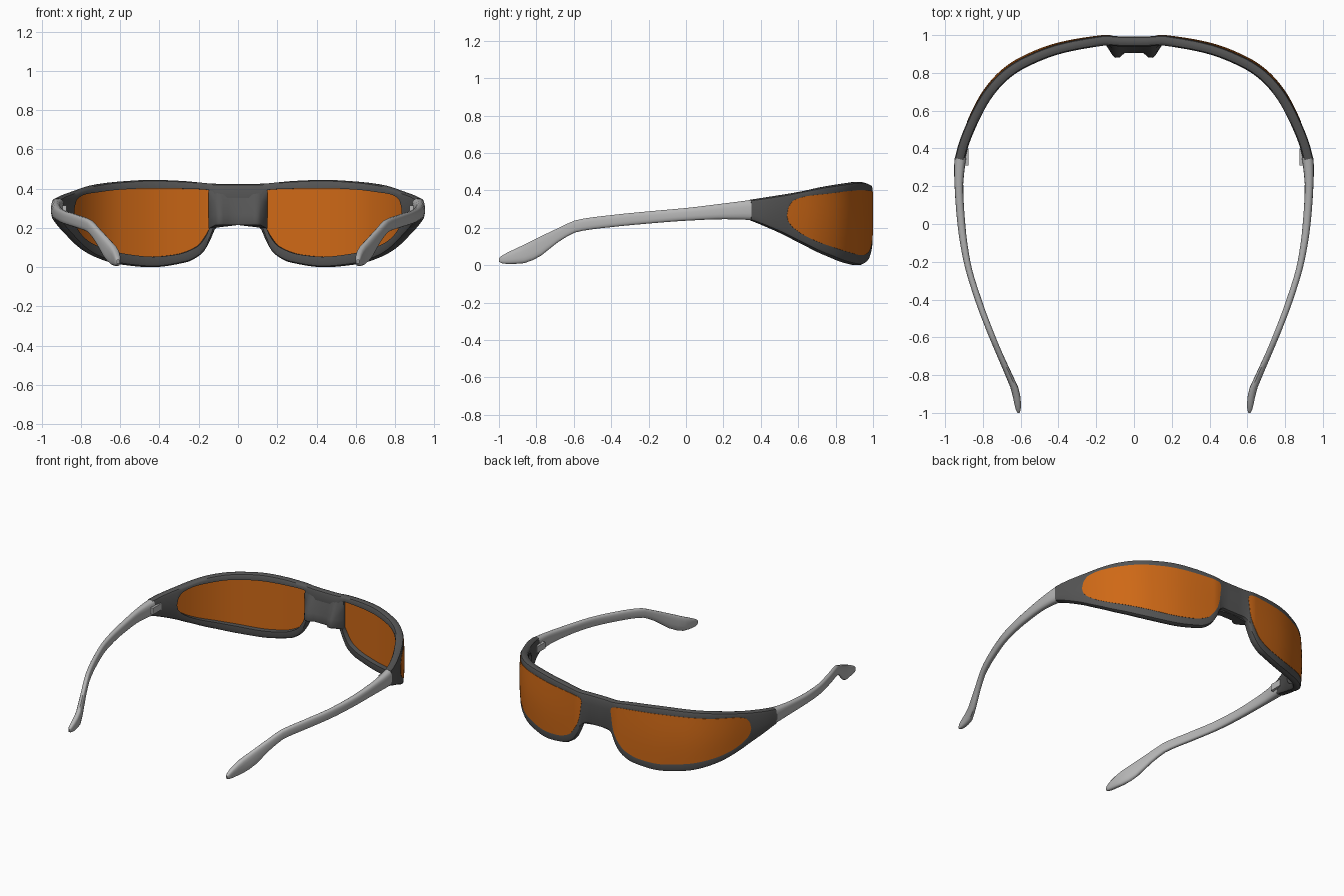
import bpy, bmesh, math

cube = bpy.data.objects.get("Cube")
if cube:
    bpy.data.objects.remove(cube, do_unlink=True)


def material(name, rgb):
    m = bpy.data.materials.new(name)
    m.use_nodes = True
    m.diffuse_color = (*rgb, 1)
    m.node_tree.nodes["Principled BSDF"].inputs["Base Color"].default_value = (*rgb, 1)
    return m


DARK = material("dark grey plastic", (0.09, 0.09, 0.09))
SILVER = material("light grey plastic", (0.47, 0.47, 0.47))
ORANGE = material("orange lens", (0.62, 0.14, 0.008))


def smooth_table(pairs):
    """Monotone cubic curve through (position, value) pairs."""
    xs, ys = zip(*pairs)
    d = [(ys[i + 1] - ys[i]) / (xs[i + 1] - xs[i]) for i in range(len(xs) - 1)]
    m = [d[0]] + [2 * a * b / (a + b) if a * b > 0 else 0 for a, b in zip(d, d[1:])] + [d[-1]]

    def f(x):
        x = min(max(x, xs[0]), xs[-1])
        i = max(k for k in range(len(d)) if xs[k] <= x)
        h = xs[i + 1] - xs[i]
        t = (x - xs[i]) / h
        return (ys[i] * (1 + 2 * t) * (1 - t) ** 2 + h * m[i] * t * (1 - t) ** 2
                + ys[i + 1] * t * t * (3 - 2 * t) + h * m[i + 1] * t * t * (t - 1))
    return f


def loft(name, rings, mat, caps=(True, True), angle=40):
    """Skin closed rings of points, then mirror to the other side."""
    bm = bmesh.new()
    loops = [[bm.verts.new(p) for p in ring] for ring in rings]
    n = len(loops[0])
    for a, b in zip(loops, loops[1:]):
        for i in range(n):
            bm.faces.new((a[i], a[(i + 1) % n], b[(i + 1) % n], b[i]))
    for use, ring in zip(caps, (loops[0], loops[-1])):
        if use:
            bm.faces.new(ring)
    bmesh.ops.remove_doubles(bm, verts=bm.verts, dist=0.0002)
    bmesh.ops.recalc_face_normals(bm, faces=bm.faces)
    me = bpy.data.meshes.new(name)
    bm.to_mesh(me)
    bm.free()
    me.materials.append(mat)
    me.shade_smooth()
    me.set_sharp_from_angle(angle=math.radians(angle))
    ob = bpy.data.objects.new(name, me)
    bpy.context.scene.collection.objects.link(ob)
    mod = ob.modifiers.new("mirror", "MIRROR")
    mod.merge_threshold = 0.0005
    return ob


# Wrap curve seen from above, by distance from the middle
END = 1.26
plan_x = smooth_table([(0, 0), (.2, .2), (.4, .4), (.617, .6), (.739, .705), (.888, .805),
                       (1.058, .885), (1.188, .932), (END, .95)])
plan_y = smooth_table([(0, .994), (.05, .994), (.15, 1), (.2, .994), (.4, .955), (.617, .876),
                       (.739, .805), (.888, .69), (1.058, .54), (1.188, .42), (END, .35)])

# Outline heights of the frame and of the lens opening
frame_low = smooth_table([(0, .215), (.08, .215), (.11, .2), (.145, .13), (.195, .065), (.27, .025),
                          (.45, 0), (.62, .013), (.8, .055), (.98, .125), (1.06, .162), (END, .24)])
frame_top = smooth_table([(0, .425), (.1, .425), (.3, .44), (.45, .445), (.62, .437),
                          (.8, .42), (.98, .39), (END, .35)])
L0, L1 = .113, 1.058
lens_low_knots = [(L0, .36), (.118, .325), (.127, .26), (.145, .2), (.165, .165), (.215, .105),
                  (.32, .065), (.45, .053), (.63, .07), (.8, .105), (.93, .148),
                  (1.02, .2), (1.05, .235), (L1, .265)]
lens_top_knots = [(L0, .36), (.118, .378), (.135, .39), (.2, .397), (.45, .402), (.63, .396),
                  (.8, .382), (.93, .37), (1.02, .345), (1.05, .305), (L1, .265)]
lens_low, lens_top = smooth_table(lens_low_knots), smooth_table(lens_top_knots)


def on_wrap(u, depth, z):
    """Point at distance u along the wrap, set inward by depth."""
    e = 0.015
    a, b = max(u - e, 0), min(u + e, END)
    tx, ty = plan_x(b) - plan_x(a), plan_y(b) - plan_y(a)
    k = depth / math.hypot(tx, ty)
    x = plan_x(u) + ty * k
    return (x if u > 0 else 0, plan_y(u) - tx * k, z)


columns = sorted({round(i * END / 70, 4) for i in range(71)}
                 | {k[0] for k in lens_low_knots + lens_top_knots})
THICK = 0.055


def rim_section(u, edge, inner):
    """Rounded outer edge, square edge against the lens."""
    h = inner - edge
    s = 1 if h > 0 else -1
    b = min(0.02, 0.45 * abs(h)) * s
    pts = [(0, .02), (.3 * b, .007), (b, .002), (h, .002), (h, THICK),
           (b, THICK), (.3 * b, THICK - .006), (0, THICK - .018)]
    return [on_wrap(u, d, edge + z) for z, d in pts]


# Frame rims
loft("lower_rim", [rim_section(u, frame_low(u), lens_low(u)) for u in columns], DARK, (False, True))
loft("upper_rim", [rim_section(u, frame_top(u), lens_top(u)) for u in columns], DARK, (False, True))


# Lenses, gently bulging out of the rims
def lens_section(u):
    lo, hi = lens_low(u), lens_top(u)
    swell = math.sin(math.pi * (u - L0) / (L1 - L0))
    rows = [i / 8 for i in range(9)]
    front = [on_wrap(u, -.007 * swell * math.sin(math.pi * t), lo + (hi - lo) * t) for t in rows]
    back = [on_wrap(u, .02, lo + (hi - lo) * t) for t in reversed(rows)]
    return front + back


loft("lens", [lens_section(u) for u in columns if L0 <= u <= L1], ORANGE)

# Nose bridge backing with a pad on each side, sloping back towards the bottom
pad_plan = [(0, .905), (.05, .905), (.075, .882), (.1, .88), (.115, .895), (.15, .95)]


def nose_section(z, k):
    back = [(x, .955 + (y - .955) * k, z if x < .12 else z - .02 * k) for x, y in pad_plan]
    return back + [(.15, .97, z - .02 * k), (0, .97, z)]


loft("nose_bridge", [nose_section(z, k) for z, k in
                     ((.215, .93), (.225, 1), (.27, .85), (.34, .4), (.405, 0))], DARK, angle=50)

# Temples: y, outer x, inner x, low z, top z
stations = [(.35, .95, .888, .24, .35), (.3, .953, .895, .243, .343), (.2, .95, .904, .245, .33),
            (0, .935, .893, .237, .306), (-.2, .902, .866, .222, .288), (-.4, .843, .807, .203, .268),
            (-.58, .775, .74, .178, .243), (-.68, .733, .698, .125, .2), (-.8, .682, .643, .035, .143),
            (-.88, .65, .608, .008, .103), (-.95, .634, .598, .006, .07),
            (-.985, .625, .6, .01, .05), (-1, .617, .606, .018, .038)]
columns_of = [smooth_table([(-s[0], s[i]) for s in stations]) for i in range(1, 5)]


def temple_section(y):
    xo, xi, lo, hi = (f(-y) for f in columns_of)
    ring = []
    for i in range(16):
        a = math.tau * (i + .5) / 16
        c, s = math.cos(a), math.sin(a)
        sx = math.copysign(abs(c) ** .7, c)
        sz = math.copysign(abs(s) ** .7, s)
        ring.append(((xo + xi) / 2 + (xo - xi) / 2 * sx, y, (lo + hi) / 2 + (hi - lo) / 2 * sz))
    return ring


temple_y = [.35 - i * .045 for i in range(29)] + [-.95, -.97, -.985, -.995, -1]
loft("temple", [temple_section(y) for y in temple_y], SILVER)

# Hinge tabs inside the frame ends
loft("hinge", [[(x, y, z) for x, z in ((.875, .27), (.92, .27), (.92, .315), (.875, .315))]
               for y in (.31, .4)], SILVER)
